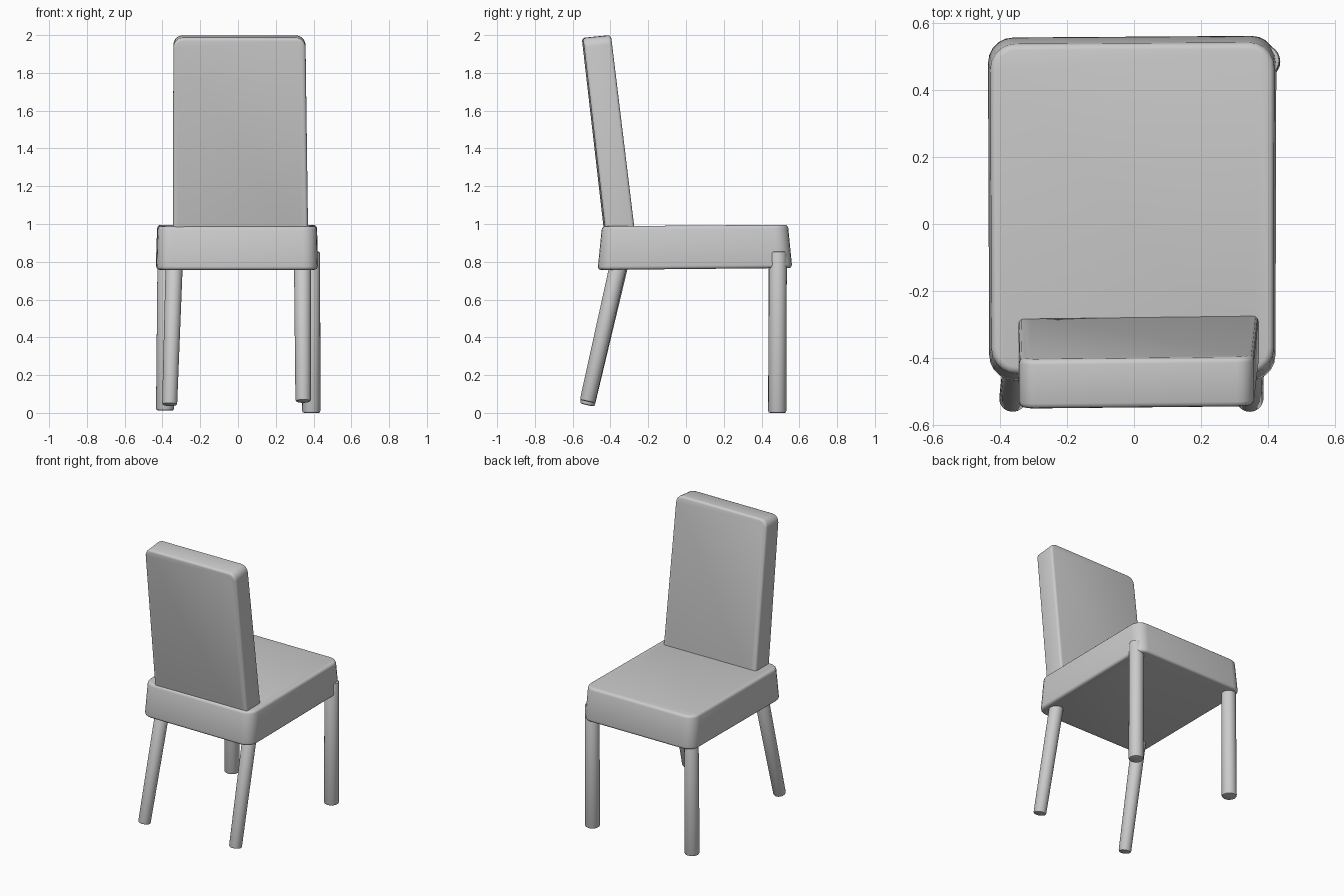
import bpy, bmesh
from mathutils import Vector

if "Cube" in bpy.data.objects:
    bpy.data.objects.remove(bpy.data.objects["Cube"])


def finish(name, bm):
    bmesh.ops.recalc_face_normals(bm, faces=bm.faces[:])
    mesh = bpy.data.meshes.new(name)
    bm.to_mesh(mesh)
    bm.free()
    ob = bpy.data.objects.new(name, mesh)
    bpy.context.collection.objects.link(ob)
    bpy.ops.object.select_all(action='DESELECT')
    bpy.context.view_layer.objects.active = ob
    ob.select_set(True)
    bpy.ops.object.shade_smooth_by_angle(angle=0.7)
    return ob


def cushion(name, low, high, axis, corner, rim):
    """Tapered box; edges along `axis` get the big corner radius, the rest the small rim."""
    bm = bmesh.new()
    a = [bm.verts.new(p) for p in low]
    b = [bm.verts.new(p) for p in high]
    bm.faces.new(a)
    bm.faces.new(b)
    for i in range(4):
        j = (i + 1) % 4
        bm.faces.new((a[i], a[j], b[j], b[i]))

    def along(e):
        d = e.verts[1].co - e.verts[0].co
        return max(range(3), key=lambda k: abs(d[k])) == axis

    bmesh.ops.bevel(bm, geom=[e for e in bm.edges if along(e)], offset=corner,
                    segments=5, profile=0.5, affect='EDGES')
    bmesh.ops.recalc_face_normals(bm, faces=bm.faces[:])
    caps = [f for f in bm.faces if len(f.verts) > 4]
    rims = {e for f in caps for e in f.edges}
    bmesh.ops.bevel(bm, geom=list(rims), offset=rim, segments=3,
                    profile=0.5, affect='EDGES')
    return finish(name, bm)


def leg(name, foot, top, r_foot, r_top):
    """Round leg with a softened foot."""
    foot, top = Vector(foot), Vector(top)
    d = top - foot
    bm = bmesh.new()
    bmesh.ops.create_cone(bm, cap_ends=True, segments=24, radius1=r_foot,
                          radius2=r_top, depth=d.length)
    rims = {e for f in bm.faces if len(f.verts) > 4 for e in f.edges}
    bmesh.ops.bevel(bm, geom=list(rims), offset=0.01, segments=2,
                    profile=0.5, affect='EDGES')
    ob = finish(name, bm)
    ob.location = (foot + top) / 2
    ob.rotation_euler = d.to_track_quat('Z', 'Y').to_euler()
    return ob


# Seat cushion, slightly narrower at the top
cushion("seat",
        [(-0.432, -0.468, 0.757), (0.422, -0.468, 0.757), (0.425, 0.563, 0.767), (-0.436, 0.557, 0.767)],
        [(-0.424, -0.445, 0.988), (0.416, -0.445, 0.988), (0.418, 0.540, 0.996), (-0.428, 0.535, 0.996)],
        axis=2, corner=0.075, rim=0.018)

# Reclined backrest
cushion("backrest",
        [(-0.345, -0.425, 0.88), (0.372, -0.417, 0.88), (0.372, -0.261, 0.88), (-0.345, -0.27, 0.88)],
        [(-0.342, -0.552, 1.985), (0.357, -0.545, 1.985), (0.357, -0.397, 2.0), (-0.342, -0.405, 2.0)],
        axis=1, corner=0.05, rim=0.016)

# Upright legs
leg("upright_leg_left", (-0.386, 0.483, 0.013), (-0.38, 0.483, 0.85), 0.048, 0.046)
leg("upright_leg_right", (0.388, 0.483, 0.0), (0.388, 0.487, 0.855), 0.048, 0.047)

# Splayed legs
leg("splayed_leg_left", (-0.362, -0.523, 0.042), (-0.336, -0.338, 0.84), 0.040, 0.046)
leg("splayed_leg_right", (0.345, -0.522, 0.06), (0.342, -0.345, 0.84), 0.041, 0.046)
